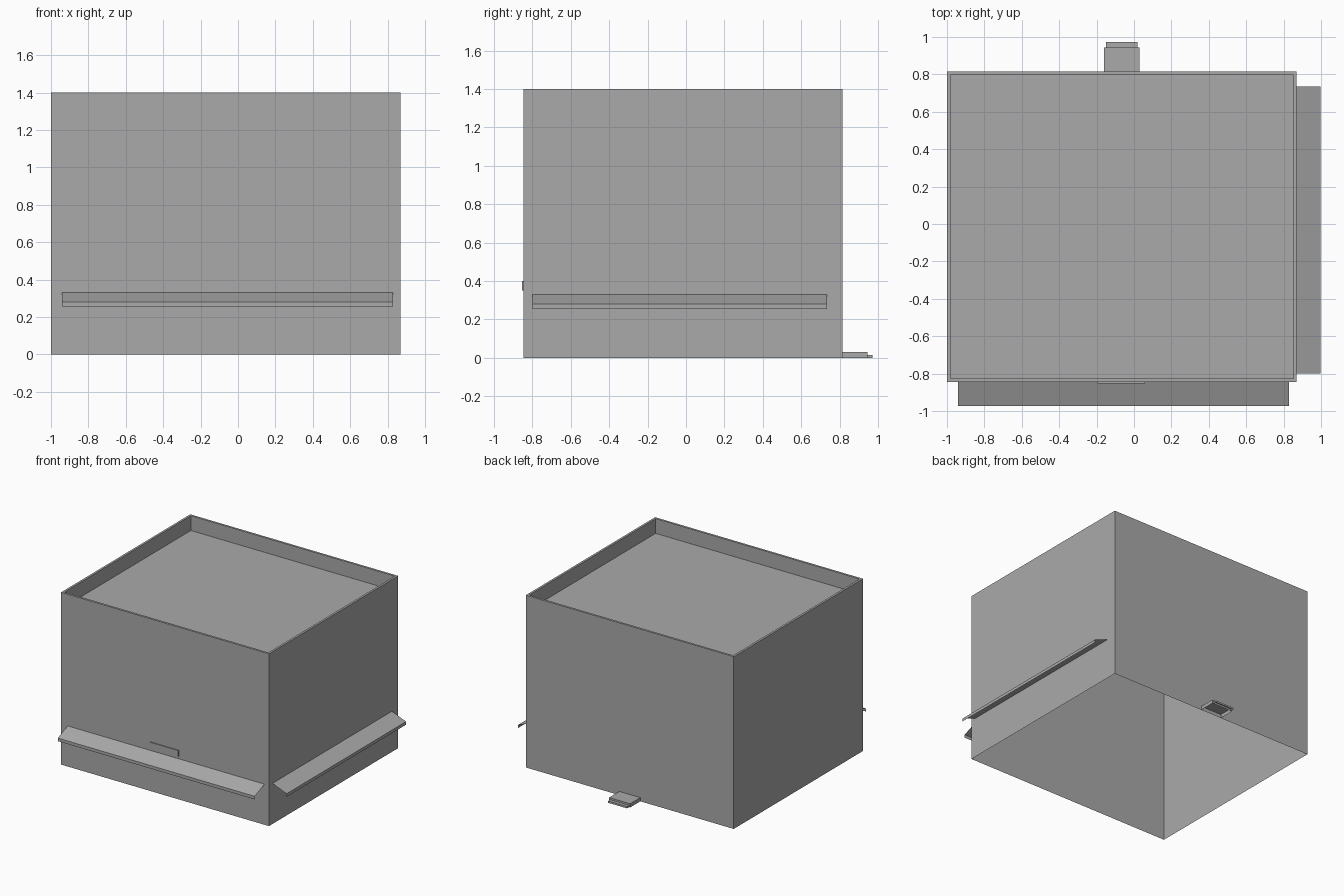
import bpy
import bmesh
from mathutils import Vector

if "Cube" in bpy.data.objects:
    bpy.data.objects.remove(bpy.data.objects["Cube"], do_unlink=True)

# Single grey finish
grey = bpy.data.materials.new("plain_grey")
grey.use_nodes = True
grey.diffuse_color = (0.4, 0.4, 0.4, 1)
grey.node_tree.nodes["Principled BSDF"].inputs["Base Color"].default_value = (0.4, 0.4, 0.4, 1)


def finish(name, bm):
    mesh = bpy.data.meshes.new(name)
    bm.to_mesh(mesh)
    bm.free()
    mesh.materials.append(grey)
    obj = bpy.data.objects.new(name, mesh)
    bpy.context.collection.objects.link(obj)
    return obj


def shell(name, x0, x1, y0, y1, rings, open_front=False):
    """Rectangular rings (inset, height) joined by walls and capped, open below."""
    bm = bmesh.new()
    loops = []
    for inset, z in rings:
        a, b, c, d = x0 + inset, x1 - inset, y0 + inset, y1 - inset
        loops.append([bm.verts.new((x, y, z)) for x, y in ((a, c), (b, c), (b, d), (a, d))])
    for low, high in zip(loops, loops[1:]):
        for i in range(1 if open_front else 0, 4):
            j = (i + 1) % 4
            bm.faces.new((low[i], low[j], high[j], high[i]))
    bm.faces.new(loops[-1])
    return finish(name, bm)


def awning(name, start, end, outward):
    """Thin sloping sheet with a hanging lip, between two points on a wall."""
    bm = bmesh.new()
    out = Vector(outward)
    rows = []
    for reach, z in ((0, 0.33), (0.127, 0.28), (0.127, 0.255)):
        rows.append([bm.verts.new(Vector((p[0], p[1], z)) + out * reach) for p in (start, end)])
    for top, low in zip(rows, rows[1:]):
        bm.faces.new((top[0], low[0], low[1], top[1]))
    return finish(name, bm)


LEFT, RIGHT, FRONT, BACK = -1.0, 0.87, -0.845, 0.815

# Walls, parapet and sunken roof deck
shell("building_shell", LEFT, RIGHT, FRONT, BACK,
      [(0, 0), (0, 1.4), (0.018, 1.4), (0.018, 1.28)])

# Awnings on two walls
awning("front_awning", (-0.94, FRONT), (0.83, FRONT), (0, -1, 0))
awning("side_awning", (RIGHT, -0.80), (RIGHT, 0.735), (1, 0, 0))

# Blank sign plate above the front awning
bm = bmesh.new()
bmesh.ops.create_cube(bm, size=1)
bmesh.ops.scale(bm, vec=(0.255, 0.008, 0.05), verts=bm.verts)
bmesh.ops.translate(bm, vec=(-0.068, FRONT - 0.004, 0.375), verts=bm.verts)
finish("sign_plate", bm)

# Back doorsteps
shell("upper_step", -0.16, 0.03, BACK, 0.945, [(0, 0), (0, 0.03)], open_front=True)
shell("lower_step", -0.15, 0.02, 0.945, 0.972, [(0, 0), (0, 0.015)], open_front=True)
